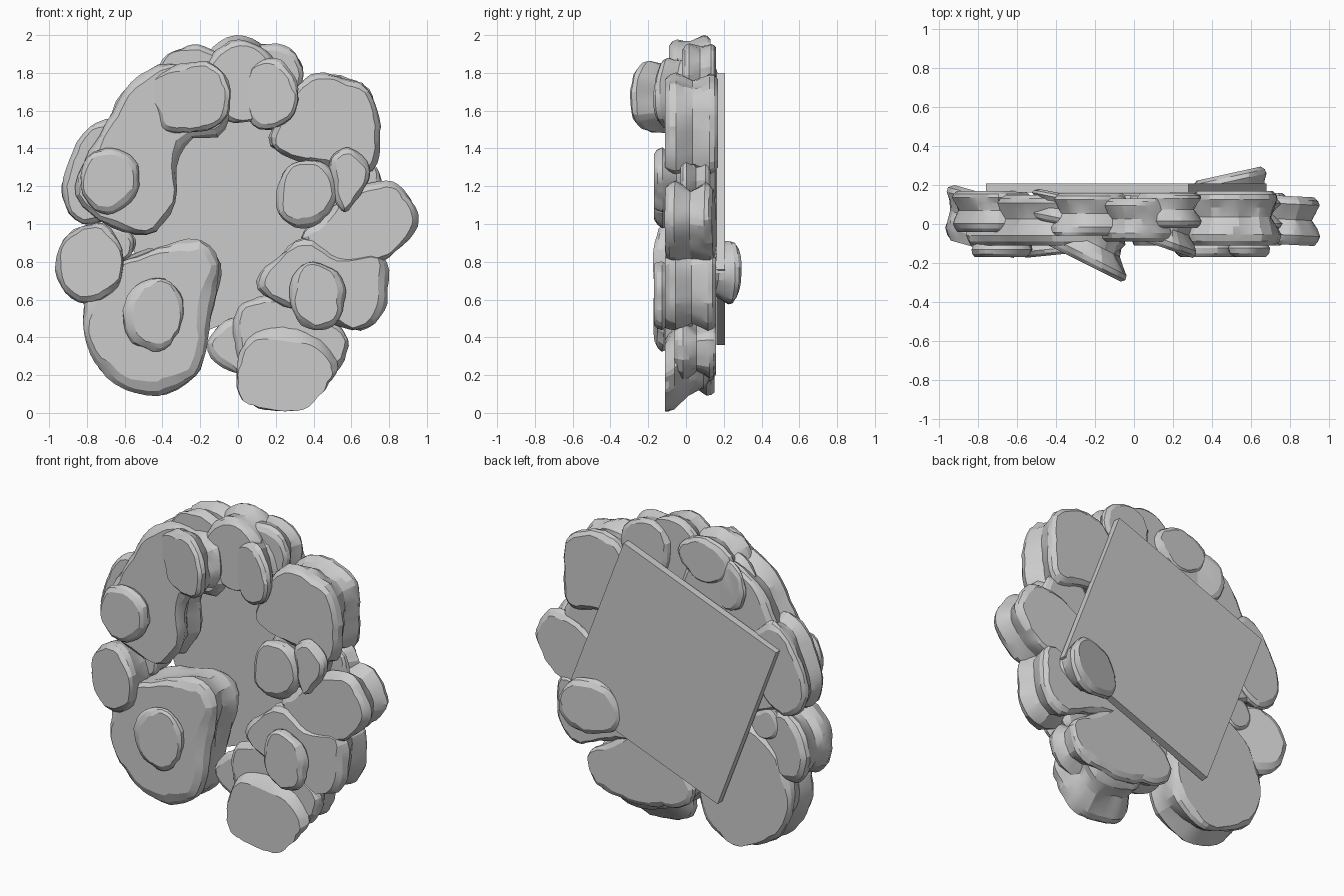
import bpy
import bmesh
import math
from mathutils import Vector, noise

default_cube = bpy.data.objects.get("Cube")
if default_cube:
    bpy.data.objects.remove(default_cube, do_unlink=True)

# One plain stone colour for every part
stone = bpy.data.materials.new("stone_grey")
stone.use_nodes = True
stone.diffuse_color = (0.6, 0.6, 0.6, 1)
stone.node_tree.nodes["Principled BSDF"].inputs["Base Color"].default_value = stone.diffuse_color

# Side profile of a worn rock behind its front rim: (depth fraction, inset)
SIDE_PROFILE = [(.2, 0), (.35, .015), (.52, .035), (.7, .02),
                (.84, .005), (.93, .012), (1, .035)]


def smooth_outline(points, segments):
    """Closed Catmull-Rom curve through the points, evenly resampled."""
    dense = []
    count = len(points)
    for i in range(count):
        a, b, c, d = (Vector(points[(i + k) % count]) for k in (-1, 0, 1, 2))
        for step in range(12):
            t = step / 12
            dense.append(b + (c - a) * t / 2
                         + (a - b * 2.5 + c * 2 - d / 2) * t * t
                         + (b * 1.5 - a / 2 - c * 1.5 + d / 2) * t ** 3)
    lengths = [(dense[i] - dense[i - 1]).length for i in range(len(dense))]
    spacing = sum(lengths) / segments
    result, travelled = [], 0
    for point, length in zip(dense, lengths):
        travelled += length
        if travelled >= spacing * len(result) and len(result) < segments:
            result.append(point)
    return result


def oval(center, radius, turn):
    """Uneven oval, turned in degrees about its centre."""
    angle = math.radians(turn)
    points = []
    for i in range(10):
        a = math.tau * i / 10
        wobble = 1 + .07 * noise.noise(Vector((center[0] * 9, center[1] * 9, i * 1.7)))
        u = radius[0] * math.cos(a) * wobble
        v = radius[1] * math.sin(a) * wobble
        points.append((center[0] + u * math.cos(angle) - v * math.sin(angle),
                       center[1] + u * math.sin(angle) + v * math.cos(angle)))
    return points


def rock(name, front, back, center=None, radius=None, turn=0, outline=None,
         lean=0, drift=(0, 0), rim=.03):
    """Rock with flat front and back faces.

    lean slopes it in depth along x; drift shifts the back face in x and z;
    rim is how far the front face is set in from the outline.
    """
    segments = 44 if outline else 30
    curve = smooth_outline(outline or oval(center, radius, turn), segments)
    middle = sum(p.x for p in curve) / segments
    area = sum(a.x * b.y - a.y * b.x for a, b in zip(curve, curve[1:] + curve[:1]))
    side = math.copysign(1, area)
    bm = bmesh.new()
    rings = []
    for depth, inset in [(0, rim), (.08, rim / 3)] + SIDE_PROFILE:
        ring = []
        for i, p in enumerate(curve):
            along = (curve[(i + 1) % segments] - curve[i - 1]).normalized()
            inward = Vector((-along.y, along.x)) * side
            y = front + (back - front) * depth
            wear = 1 + noise.noise(Vector((p.x * 4, depth, p.y * 4)))
            rough = noise.noise(Vector((p.x * 5, y * 9, p.y * 5))) * .018
            rough += noise.noise(Vector((p.x * 16, y * 18, p.y * 16))) * .012
            q = p + inward * (inset * wear + rough) + Vector(drift) * depth
            ring.append(bm.verts.new((q.x, y + lean * (q.x - middle), q.y)))
        rings.append(ring)
    for near, far in zip(rings, rings[1:]):
        for i in range(segments):
            j = (i + 1) % segments
            bm.faces.new((near[i], near[j], far[j], far[i]))
    bm.faces.new(rings[0])
    bm.faces.new(rings[-1])
    bmesh.ops.recalc_face_normals(bm, faces=bm.faces)
    mesh = bpy.data.meshes.new(name)
    bm.to_mesh(mesh)
    bm.free()
    mesh.materials.append(stone)
    obj = bpy.data.objects.new(name, mesh)
    bpy.context.collection.objects.link(obj)
    bpy.ops.object.select_all(action="DESELECT")
    obj.select_set(True)
    bpy.context.view_layer.objects.active = obj
    bpy.ops.object.shade_smooth_by_angle(angle=math.radians(18))


# Tilted square panel behind the ring
bpy.ops.mesh.primitive_cube_add(size=1, location=(-.04, .185, 1.08),
                                rotation=(0, -math.radians(21), 0))
panel = bpy.context.object
panel.name = "back_panel"
panel.scale = (1.114, .045, 1.114)
panel.data.materials.append(stone)

# Large rocks of the ring
rock("lower_right_slab", front=-.11, back=.15, rim=.055, outline=[
    (-.82, .55), (-.76, .72), (-.6, .82), (-.41, .88), (-.2, .91), (-.1, .8),
    (-.12, .63), (-.17, .35), (-.24, .17), (-.46, .1), (-.7, .19), (-.8, .36)])
rock("upper_right_slab", front=-.11, back=.15, outline=[
    (-.86, 1.15), (-.72, 1.5), (-.58, 1.73), (-.38, 1.84), (-.12, 1.78),
    (-.04, 1.6), (-.1, 1.47), (-.25, 1.45), (-.33, 1.3), (-.34, 1.1),
    (-.46, .95), (-.62, .97)])
rock("upper_left_slab", front=-.11, back=.17, outline=[
    (.3, 1.72), (.42, 1.79), (.6, 1.77), (.72, 1.68), (.74, 1.4),
    (.68, 1.27), (.48, 1.3), (.25, 1.36), (.17, 1.46)])
rock("left_rock", front=-.1, back=.15, lean=-.05, outline=[
    (.34, .93), (.47, 1.06), (.65, 1.19), (.82, 1.22), (.92, 1.13), (.95, 1),
    (.86, .87), (.7, .79), (.5, .8)])
rock("lower_left_rock", front=-.11, back=.16, outline=[
    (.1, .7), (.2, .82), (.35, .92), (.55, .83), (.76, .82),
    (.78, .58), (.66, .44), (.48, .48), (.28, .55), (.14, .62)])
rock("bottom_rock", front=-.06, back=.16, outline=[
    (-.03, .5), (.12, .62), (.32, .58), (.56, .43), (.55, .26),
    (.44, .18), (.2, .16), (.02, .24)])

# Medium rocks filling the ring
rock("bottom_disc", front=-.11, back=.13, drift=(.02, .16), rim=.015, outline=[
    (-.01, .2), (.04, .35), (.2, .41), (.4, .36), (.53, .22),
    (.4, .05), (.22, -.005), (.04, .04)])
rock("bottom_filler", front=-.02, back=.16, center=(.05, .36), radius=(.215, .155))
rock("right_rock", front=-.13, back=.16, center=(-.78, .79), radius=(.18, .21), lean=-.28)
rock("right_filler", front=0, back=.15, center=(-.65, .9), radius=(.1, .1))
rock("upper_right_backing", front=-.04, back=.17, center=(-.73, 1.28), radius=(.18, .29), turn=-22)
rock("top_right_backing", front=-.06, back=.16, center=(-.23, 1.8), radius=(.2, .145))
rock("top_right_wedge", front=0, back=.16, center=(-.39, 1.69), radius=(.14, .16), lean=-.2)
rock("top_rock", front=-.09, back=.13, center=(.02, 1.75), radius=(.2, .22), drift=(-.02, .03))
rock("top_left_backing", front=-.02, back=.16, center=(.18, 1.76), radius=(.18, .2))
rock("left_backing", front=-.03, back=.13, center=(.58, 1.2), radius=(.18, .16))
rock("rear_rock", front=0, back=.26, center=(.49, .74), radius=(.2, .175), lean=.22)

# Small rocks resting on the front
rock("top_boulder", front=-.2, back=.04, lean=-.5, outline=[
    (-.5, 1.74), (-.33, 1.84), (-.15, 1.86), (-.05, 1.76), (-.04, 1.62),
    (-.12, 1.51), (-.38, 1.48), (-.44, 1.6)])
rock("top_pebble", front=-.13, back=.08, center=(.175, 1.69), radius=(.145, .19), lean=-.35)
rock("upper_right_pebble", front=-.17, back=.02, center=(-.68, 1.235), radius=(.16, .18), turn=-20)
rock("lower_right_pebble", front=-.16, back=0, center=(-.42, .53), radius=(.16, .2), turn=-8,
     lean=.1, drift=(-.12, -.04))
rock("left_pebble", front=-.17, back=.06, center=(.365, 1.16), radius=(.155, .185), turn=-12)
rock("left_small_pebble", front=-.17, back=.06, outline=[
    (.49, 1.34), (.59, 1.4), (.69, 1.3), (.67, 1.18), (.57, 1.06), (.51, 1.15)])
rock("lower_left_pebble", front=-.17, back=.04, center=(.42, .62), radius=(.15, .18), turn=12)
